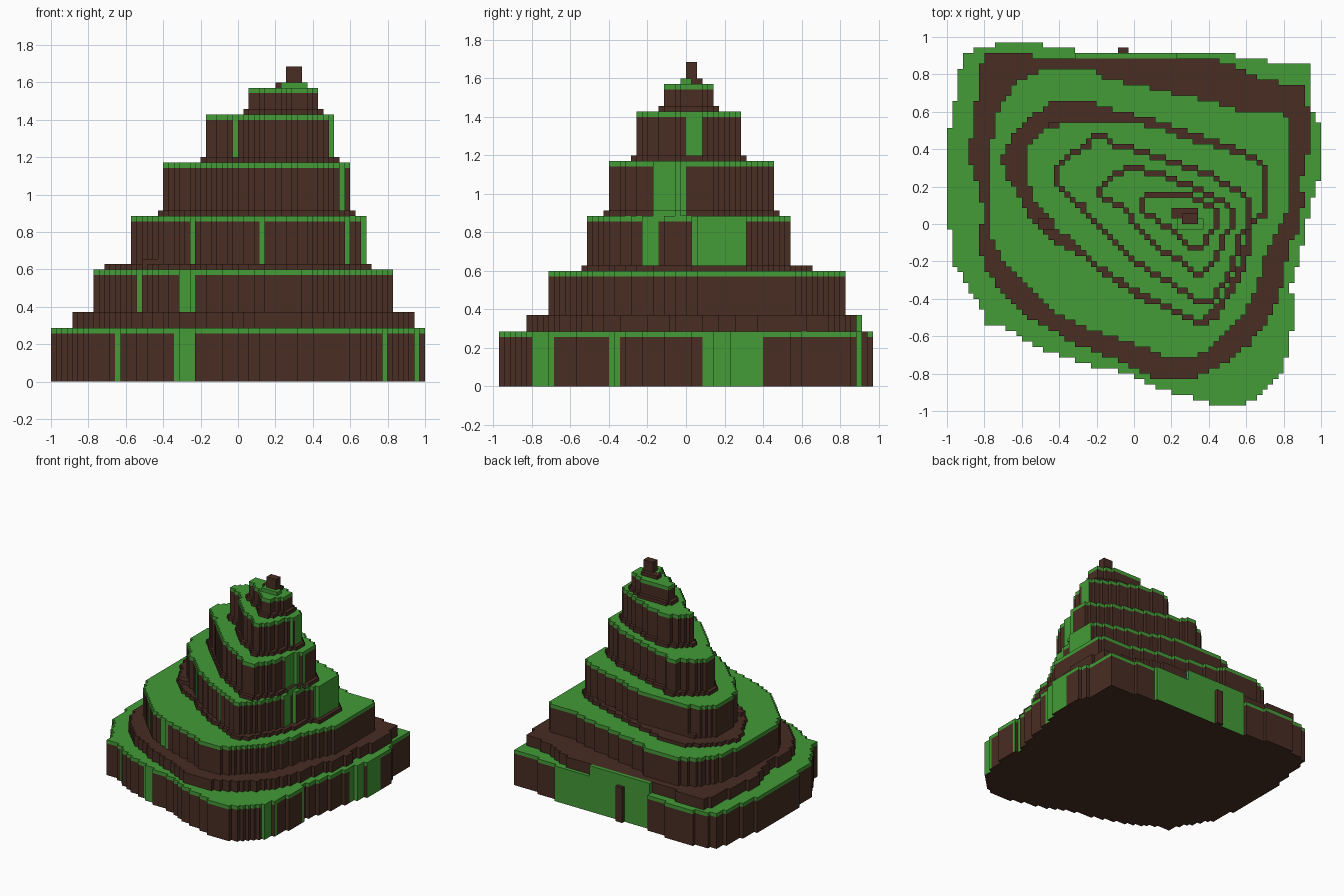
import bpy, bmesh

if "Cube" in bpy.data.objects:
    bpy.data.objects.remove(bpy.data.objects["Cube"], do_unlink=True)

CELL = 2 / 70          # block size
BROWN, GREEN = 0, 1


def material(name, rgb):
    m = bpy.data.materials.new(name)
    m.use_nodes = True
    m.diffuse_color = (*rgb, 1)
    m.node_tree.nodes["Principled BSDF"].inputs["Base Color"].default_value = (*rgb, 1)
    return m


MATS = [material("earth brown", (0.065, 0.026, 0.017)),
        material("grass green", (0.056, 0.328, 0.038))]


def rasterise(outline):
    """Block columns whose centres lie inside an outline given in hundredths."""
    pts = [(x / 100 / CELL, y / 100 / CELL) for x, y in outline]
    cells = set()
    for j in range(-36, 36):
        y = j + 0.5
        hits = []
        for (x0, y0), (x1, y1) in zip(pts, pts[1:] + pts[:1]):
            if (y0 > y) != (y1 > y):
                hits.append(x0 + (y - y0) * (x1 - x0) / (y1 - y0))
        hits.sort()
        for a, b in zip(hits[::2], hits[1::2]):
            cells |= {(i, j) for i in range(-36, 36) if a <= i + 0.5 < b}
    return cells


def grow(cells):
    """Widen a set of columns by one block."""
    return {(i + a, j + b) for i, j in cells for a in (-1, 0, 1) for b in (-1, 0, 1)
            if a == 0 or b == 0}


def box_cells(x0, x1, y0, y1):
    return {(i, j) for i in range(x0, x1) for j in range(y0, y1)}


def build(name, cells, z0, z1, cap=False, patches=None, colour=BROWN):
    """Stack of blocks from level z0 to z1, with an optional grass cap and
    grassy wall patches keyed by the direction of the wall."""
    patches = patches or {}
    bm = bmesh.new()
    verts = {}

    def face(corners, mat):
        vs = []
        for c in corners:
            if c not in verts:
                verts[c] = bm.verts.new([k * CELL for k in c])
            vs.append(verts[c])
        bm.faces.new(vs).material_index = mat

    bands = [(z0, z1 - 1, colour), (z1 - 1, z1, GREEN)] if cap else [(z0, z1, colour)]
    for i, j in sorted(cells):
        face([(i, j, z1), (i + 1, j, z1), (i + 1, j + 1, z1), (i, j + 1, z1)],
             GREEN if cap else colour)
        face([(i, j, z0), (i, j + 1, z0), (i + 1, j + 1, z0), (i + 1, j, z0)], colour)
        walls = {"front": ((0, -1), (i, j), (i + 1, j)),
                 "right": ((1, 0), (i + 1, j), (i + 1, j + 1)),
                 "back": ((0, 1), (i + 1, j + 1), (i, j + 1)),
                 "left": ((-1, 0), (i, j + 1), (i, j))}
        for side, (step, a, b) in walls.items():
            if (i + step[0], j + step[1]) in cells:
                continue
            pos = ((i if step[0] == 0 else j) + 0.5) * CELL * 100
            grassy = any(lo < pos < hi for lo, hi in patches.get(side, []))
            for lo, hi, mat in bands:
                face([(*a, lo), (*b, lo), (*b, hi), (*a, hi)], GREEN if grassy else mat)
    # Merge coplanar blocks of the same colour
    bmesh.ops.dissolve_limit(bm, angle_limit=0.01, verts=bm.verts[:], edges=bm.edges[:],
                             delimit={"MATERIAL"})
    me = bpy.data.meshes.new(name)
    bm.to_mesh(me)
    bm.free()
    for m in MATS:
        me.materials.append(m)
    ob = bpy.data.objects.new(name, me)
    bpy.context.collection.objects.link(ob)
    return ob


# Terrace outlines, clockwise from the back, in hundredths of a unit
base = rasterise([
    (-71, 97), (-51, 97), (-46, 94), (-32, 94), (-32, 91), (54, 91), (54, 89), (66, 88),
    (80, 86), (94, 86), (94, 61), (97, 60), (100, 50), (100, 27), (97, 18), (94, 9),
    (91, -6), (89, -19), (86, -25), (83, -35), (86, -37), (85, -51), (83, -67), (78, -81),
    (71, -88), (66, -92), (57, -97), (40, -97), (37, -94), (23, -91), (9, -86), (-3, -80),
    (-16, -77), (-29, -74), (-43, -69), (-56, -64), (-69, -55), (-80, -54), (-81, -47),
    (-86, -38), (-91, -28), (-97, -23), (-97, -6), (-100, -2), (-100, 49), (-97, 53),
    (-97, 63), (-94, 69), (-94, 80), (-91, 91), (-86, 93), (-77, 95)])
lower_ledge = rasterise([
    (-80, 91), (-57, 91), (-53, 88), (43, 88), (51, 86), (60, 81), (68, 78), (80, 75),
    (91, 74), (91, 63), (94, 61), (94, 40), (91, 36), (89, 18), (91, 15), (88, -6),
    (83, -9), (80, -32), (74, -46), (68, -57), (60, -66), (51, -73), (43, -77), (31, -83),
    (11, -83), (-7, -74), (-29, -65), (-50, -54), (-61, -47), (-72, -35), (-80, -24),
    (-83, -9), (-80, 6), (-83, 18), (-86, 32), (-89, 33), (-89, 46), (-86, 47), (-86, 64),
    (-83, 67), (-83, 81)])
second = rasterise([
    (-49, 83), (-23, 83), (-18, 79), (0, 74), (14, 72), (25, 69), (40, 66), (51, 63),
    (60, 60), (80, 59), (83, 55), (83, 10), (77, -4), (69, -20), (66, -35), (60, -46),
    (54, -52), (43, -65), (31, -71), (17, -71), (3, -65), (-21, -57), (-34, -52),
    (-45, -45), (-56, -35), (-65, -25), (-72, -17), (-77, -4), (-77, 40), (-74, 56),
    (-72, 65), (-68, 69), (-61, 77), (-53, 80)])
middle_ledge = rasterise([
    (-40, 66), (-23, 66), (-18, 63), (-2, 59), (9, 57), (25, 51), (35, 48), (49, 43),
    (59, 40), (68, 34), (71, 31), (71, 4), (66, 1), (62, -3), (62, -17), (60, -22),
    (54, -35), (43, -52), (35, -54), (27, -50), (17, -45), (6, -42), (-5, -35), (-18, -26),
    (-29, -17), (-42, -11), (-50, -4), (-57, 6), (-61, 15), (-68, 23), (-71, 34),
    (-68, 42), (-64, 49), (-58, 56), (-50, 60), (-45, 64)])
third = rasterise([
    (-48, 51), (-34, 54), (0, 54), (14, 51), (27, 46), (46, 40), (59, 36), (66, 32),
    (69, 29), (69, 6), (62, 1), (60, -6), (57, -20), (51, -33), (46, -41), (40, -49),
    (33, -51), (25, -46), (9, -39), (-3, -32), (-16, -24), (-26, -14), (-40, -4), (-45, 5),
    (-53, 13), (-57, 23), (-57, 40), (-53, 45)])
fourth = rasterise([
    (-21, 46), (-16, 46), (-10, 40), (3, 38), (14, 34), (27, 30), (41, 25), (51, 19),
    (60, 13), (60, -2), (55, -6), (52, -20), (46, -33), (41, -40), (35, -40), (27, -35),
    (14, -27), (3, -20), (-7, -11), (-18, -2), (-26, 9), (-35, 17), (-40, 22), (-40, 31),
    (-33, 36), (-25, 40)])
fifth = rasterise([
    (-17, 19), (-12, 25), (-2, 28), (3, 28), (14, 25), (25, 21), (35, 17), (46, 11),
    (51, 8), (51, -2), (46, -8), (43, -18), (38, -25), (33, -26), (25, -19), (14, -12),
    (6, -5), (-2, 6), (-12, 14), (-17, 15)])
sixth = rasterise([
    (6, 14), (29, 14), (35, 11), (43, 8), (43, -2), (39, -6), (36, -11), (31, -11),
    (25, -5), (15, 1), (10, 6), (6, 7)])

# Terraces with grass caps and grassy wall patches
build("base_terrace", base, 0, 10, True, {
    "front": [(-66, -63), (-34.5, -23), (77, 80), (94, 97)],
    "right": [(-80, -68.5), (-40, -34.5), (8.5, 40), (88.5, 91.5)],
    "back": [(-32, 54)]})
build("second_terrace", second, 13, 21, True, {"front": [(-54.5, -51.4), (-31.5, -23)]})
build("third_terrace", third, 22, 31, True, {
    "front": [(-26, -23), (11, 14.3), (57, 60), (65.7, 68.6)],
    "right": [(-23, -14), (2.8, 31.5)]})
build("fourth_terrace", fourth, 32, 41, True, {"front": [(54, 57.2)], "right": [(-17.2, 0)]})
build("fifth_terrace", fifth, 42, 50, True, {
    "front": [(-3, 0), (48.5, 51.5)], "right": [(0, 8.6)]})
build("sixth_terrace", sixth, 51, 55, True)

# Bare earth ledges at the foot of each terrace
build("lower_ledge", lower_ledge, 10, 13)
build("middle_ledge", middle_ledge | grow(third), 21, 22)
build("fourth_ledge", grow(fourth), 31, 32, patches={"right": [(-17.2, 0)]})
build("fifth_ledge", grow(fifth), 41, 42)
build("sixth_ledge", grow(sixth), 50, 51)

# Summit blocks
build("summit_earth", box_cells(7, 12, 1, 3), 55, 56)
build("summit_grass", box_cells(8, 13, -1, 1), 55, 56, colour=GREEN)
build("summit_post", box_cells(9, 12, 0, 2), 56, 59)

# Loose blocks on the ledge, and details on the back wall
build("ledge_block_side", box_cells(-18, -15, -1, 1), 22, 23)
build("ledge_block_back", box_cells(-16, -12, 18, 19), 22, 23)
build("back_grass_lip", box_cells(-11, 8, 31, 32), 10, 13, colour=GREEN)
build("back_post", box_cells(-3, -1, 32, 33), 0, 10)
